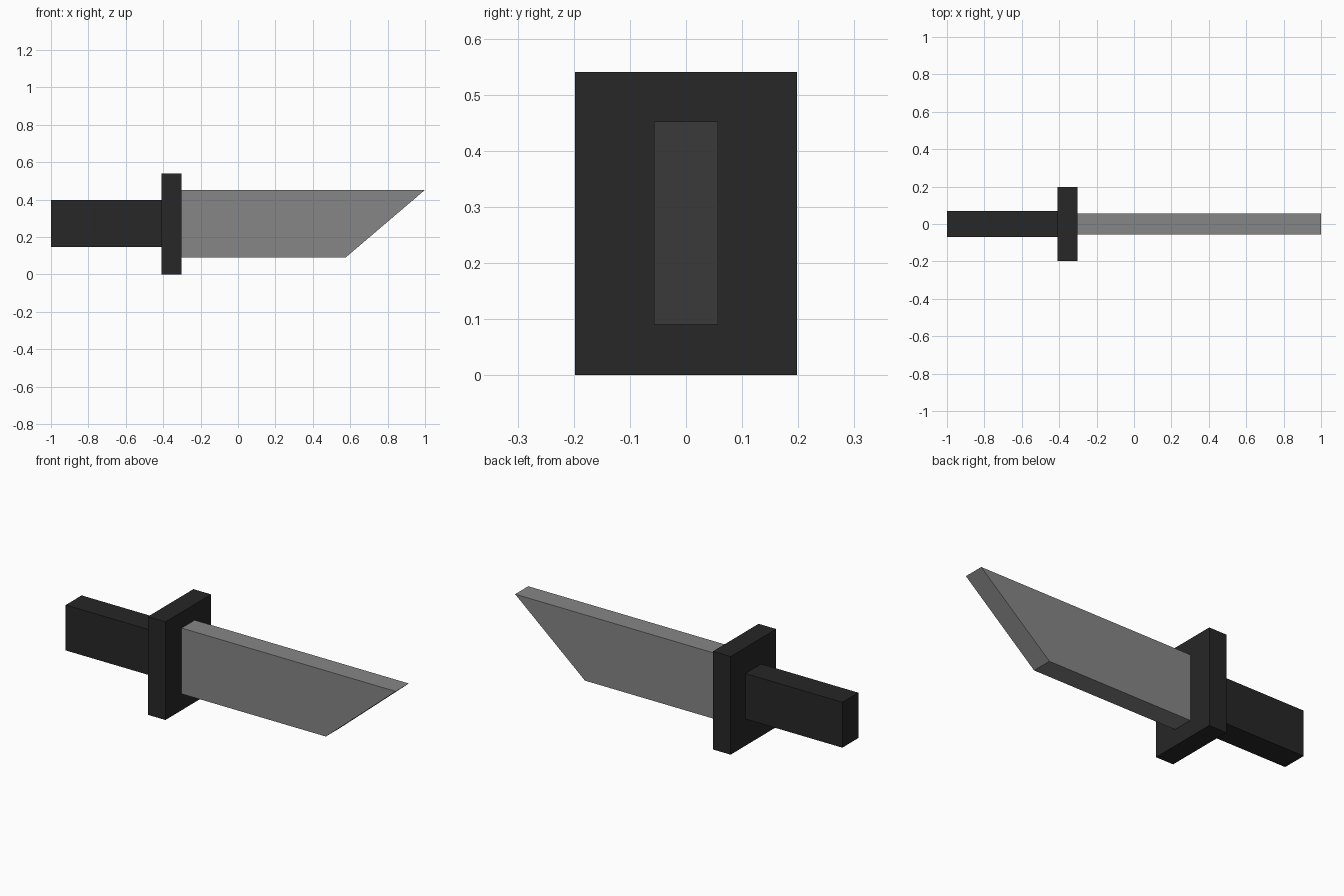
import bpy, bmesh

if "Cube" in bpy.data.objects:
    bpy.data.objects.remove(bpy.data.objects["Cube"])


def material(name, value):
    mat = bpy.data.materials.new(name)
    mat.diffuse_color = (value, value, value, 1)
    mat.use_nodes = True
    mat.node_tree.nodes["Principled BSDF"].inputs["Base Color"].default_value = mat.diffuse_color
    return mat


def extruded(name, profile, half_width, mat):
    """Extrude an x-z profile symmetrically along y."""
    bm = bmesh.new()
    face = bm.faces.new([bm.verts.new((x, -half_width, z)) for x, z in profile])
    out = bmesh.ops.extrude_face_region(bm, geom=[face])
    verts = [v for v in out["geom"] if isinstance(v, bmesh.types.BMVert)]
    bmesh.ops.translate(bm, verts=verts, vec=(0, 2 * half_width, 0))
    bmesh.ops.recalc_face_normals(bm, faces=bm.faces)
    mesh = bpy.data.meshes.new(name)
    bm.to_mesh(mesh)
    bm.free()
    mesh.materials.append(mat)
    obj = bpy.data.objects.new(name, mesh)
    bpy.context.collection.objects.link(obj)
    return obj


def rect(x0, x1, z0, z1):
    return [(x0, z0), (x1, z0), (x1, z1), (x0, z1)]


dark = material("dark_grip", 0.02)
steel = material("steel", 0.24)

# Grip and cross guard
extruded("handle", rect(-1.0, -0.41, 0.147, 0.397), 0.069, dark)
extruded("guard", rect(-0.41, -0.303, 0.0, 0.54), 0.198, dark)

# Blade with slanted tip
extruded("blade", [(-0.303, 0.09), (0.575, 0.09), (1.0, 0.452), (-0.303, 0.452)],
         0.057, steel)
